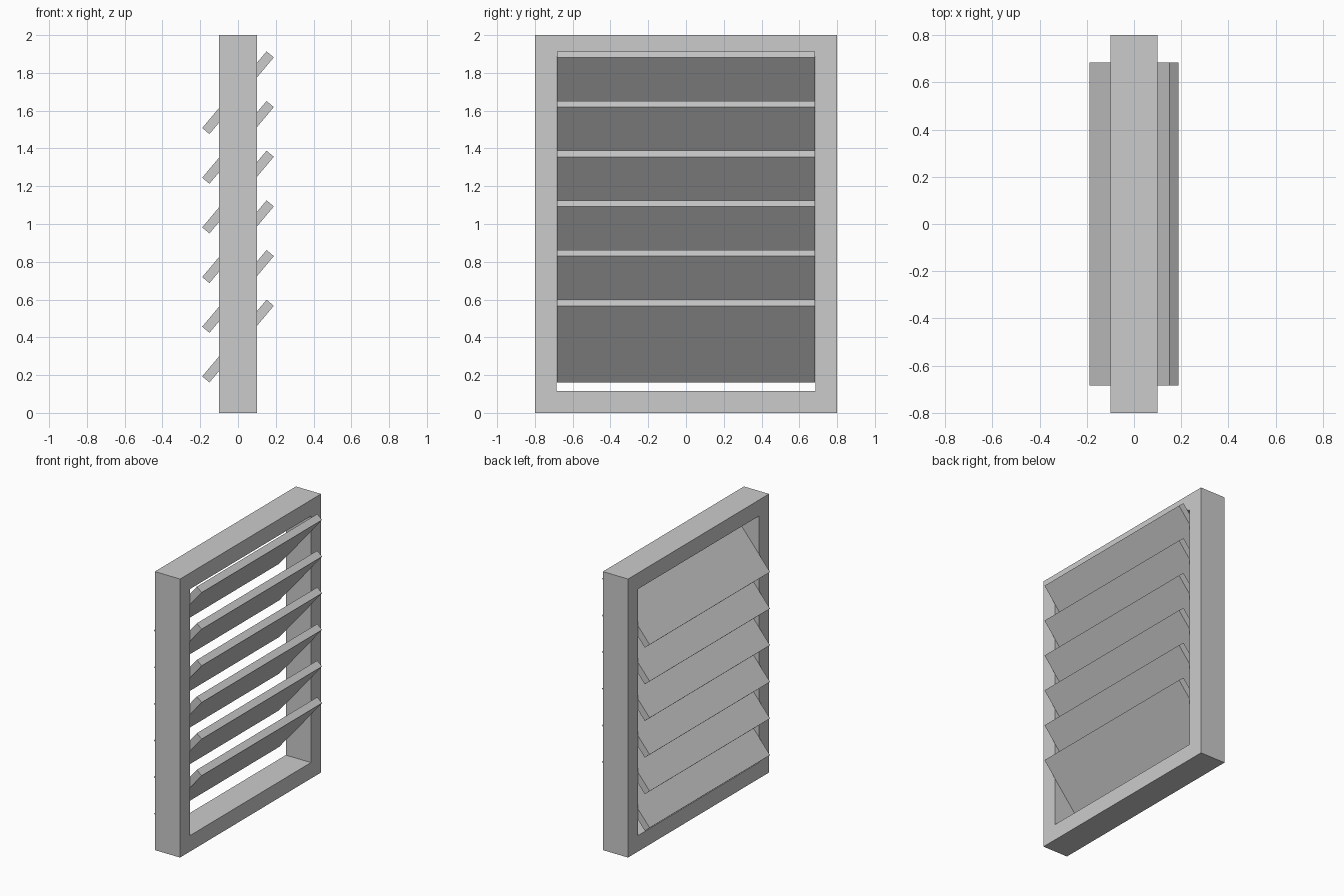
import bpy, bmesh
from math import radians
from mathutils import Matrix

if "Cube" in bpy.data.objects:
    bpy.data.objects.remove(bpy.data.objects["Cube"])

DEPTH, HALF_W, HEIGHT, BORDER = 0.2, 0.8, 2.0, 0.115
SLATS, PITCH, FIRST_Z = 6, 0.263, 0.38


def add_object(name, bm):
    bmesh.ops.recalc_face_normals(bm, faces=bm.faces)
    mesh = bpy.data.meshes.new(name)
    bm.to_mesh(mesh)
    bm.free()
    obj = bpy.data.objects.new(name, mesh)
    bpy.context.collection.objects.link(obj)
    return obj


# Frame: rectangular ring extruded through its depth
def ring(bm, x, inset):
    w = HALF_W - inset
    return [bm.verts.new((x, y, z)) for y, z in
            ((-w, inset), (w, inset), (w, HEIGHT - inset), (-w, HEIGHT - inset))]


bm = bmesh.new()
loops = [ring(bm, -DEPTH / 2, 0), ring(bm, DEPTH / 2, 0),
         ring(bm, DEPTH / 2, BORDER), ring(bm, -DEPTH / 2, BORDER)]
for k in range(4):
    a, b = loops[k], loops[(k + 1) % 4]
    for i in range(4):
        j = (i + 1) % 4
        bm.faces.new((a[i], a[j], b[j], b[i]))
add_object("frame", bm)

# Slats: tilted boards stacked at an even pitch
for i in range(SLATS):
    bm = bmesh.new()
    bmesh.ops.create_cube(bm, size=1, matrix=Matrix.Diagonal((0.53, 1.366, 0.05, 1)))
    slat = add_object(f"slat_{i + 1}", bm)
    slat.location.z = FIRST_Z + i * PITCH
    slat.rotation_euler.y = radians(-50)
